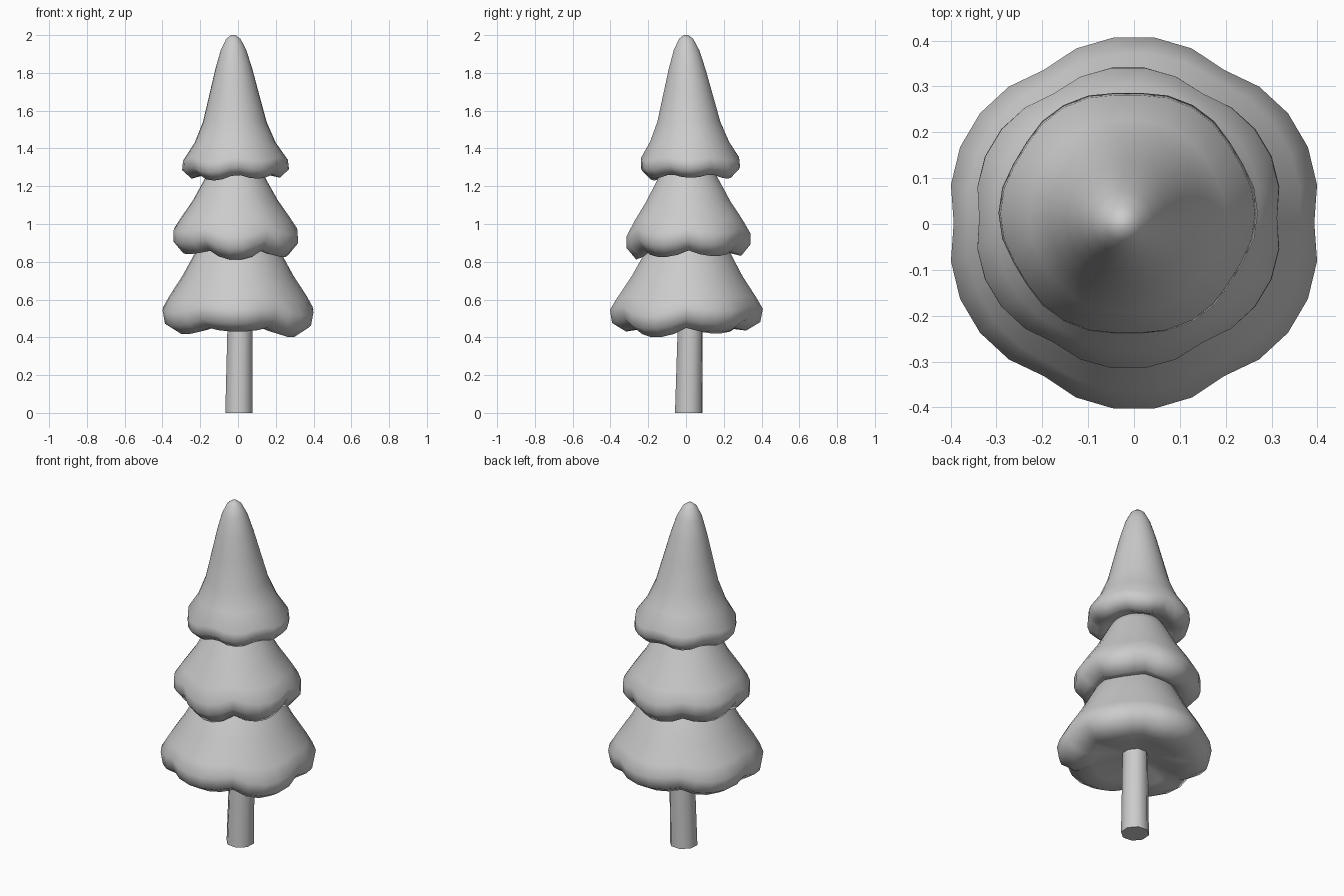
import bpy, bmesh
from math import cos, sin, pi, radians

if "Cube" in bpy.data.objects:
    bpy.data.objects.remove(bpy.data.objects["Cube"])

SEG = 30


def finish(name, bm, angle):
    bmesh.ops.recalc_face_normals(bm, faces=bm.faces)
    me = bpy.data.meshes.new(name)
    bm.to_mesh(me)
    bm.free()
    ob = bpy.data.objects.new(name, me)
    bpy.context.collection.objects.link(ob)
    bpy.ops.object.select_all(action='DESELECT')
    ob.select_set(True)
    bpy.context.view_layer.objects.active = ob
    bpy.ops.object.shade_smooth_by_angle(angle=radians(angle))
    return ob


def loft(name, rings, angle):
    """Skin a stack of point rings and cap both ends."""
    bm = bmesh.new()
    loops = [[bm.verts.new(p) for p in ring] for ring in rings]
    n = len(loops[0])
    for a, b in zip(loops, loops[1:]):
        for i in range(n):
            j = (i + 1) % n
            bm.faces.new((a[i], a[j], b[j], b[i]))
    bm.faces.new(loops[0])
    bm.faces.new(loops[-1])
    return finish(name, bm, angle)


def tier(name, profile, top, hem, phase, depth, lift, drops, wide=0.0):
    """Skirt of foliage: profile rows are (radius, z, scallop weight)."""
    z0, z1 = profile[0][1], min(p[1] for p in profile)
    lobes = len(drops)
    rings = []
    for r, z, w in profile:
        t = (z0 - z) / (z0 - z1)
        cx, cy = (top[k] + (hem[k] - top[k]) * t for k in (0, 1))
        ring = []
        for i in range(SEG):
            a = 2 * pi * i / SEG
            u = (a - radians(phase)) * lobes / (2 * pi)
            notch = 1 - abs(cos(pi * u)) ** 0.8
            drop = drops[round(u) % lobes] * (1 - notch)
            rad = r * (1 - depth * notch * w)
            ring.append((cx + rad * cos(a) * (1 + wide * w), cy + rad * sin(a),
                         z + w * (lift * notch + drop)))
        rings.append(ring)
    return loft(name, rings, 75)


# Trunk: rounded, leaning slightly
trunk = []
for z, cx, cy, r in ((0, 0.005, 0.014, 0.076), (0.43, 0.01, 0.022, 0.07),
                     (0.55, 0.012, 0.024, 0.068)):
    trunk.append([(cx + r * cos(2 * pi * (i + 0.4) / 8),
                   cy + r * sin(2 * pi * (i + 0.4) / 8), z) for i in range(8)])
loft("trunk", trunk, 50)

# Lower foliage (drops: height offset per lobe, starting right-back)
tier("lower_foliage",
     [(0.14, 0.95, 0), (0.22, 0.86, 0.05), (0.295, 0.72, 0.2),
      (0.37, 0.60, 0.6), (0.408, 0.53, 1), (0.395, 0.46, 1),
      (0.32, 0.415, 1), (0.23, 0.435, 0.6), (0.13, 0.47, 0.2), (0.05, 0.48, 0)],
     (0, 0.01), (0, 0), 30, 0.055, 0.035,
     (0.01, 0.02, 0.005, 0.0, 0.015, -0.015), 0.02)

# Middle foliage
tier("middle_foliage",
     [(0.11, 1.32, 0), (0.155, 1.25, 0.05), (0.225, 1.12, 0.2),
      (0.29, 1.02, 0.5), (0.33, 0.95, 0.9), (0.33, 0.89, 1),
      (0.28, 0.83, 1), (0.22, 0.845, 0.6), (0.16, 0.89, 0)],
     (-0.015, 0.01), (-0.012, 0.014), 30, 0.055, 0.03,
     (0.0, 0.0, 0.01, 0.01, -0.02, -0.005), 0.04)

# Upper foliage with rounded tip
tier("upper_foliage",
     [(0.012, 2.0, 0), (0.038, 1.98, 0), (0.068, 1.92, 0), (0.098, 1.82, 0),
      (0.128, 1.70, 0), (0.168, 1.54, 0.1), (0.212, 1.43, 0.3),
      (0.268, 1.335, 0.9), (0.272, 1.285, 1), (0.225, 1.24, 1),
      (0.175, 1.255, 0.6), (0.11, 1.29, 0)],
     (-0.025, 0.0), (-0.012, 0.025), 0, 0.05, 0.03,
     (0.005, 0.0, 0.005, 0.0, -0.01, 0.0), 0.04)
